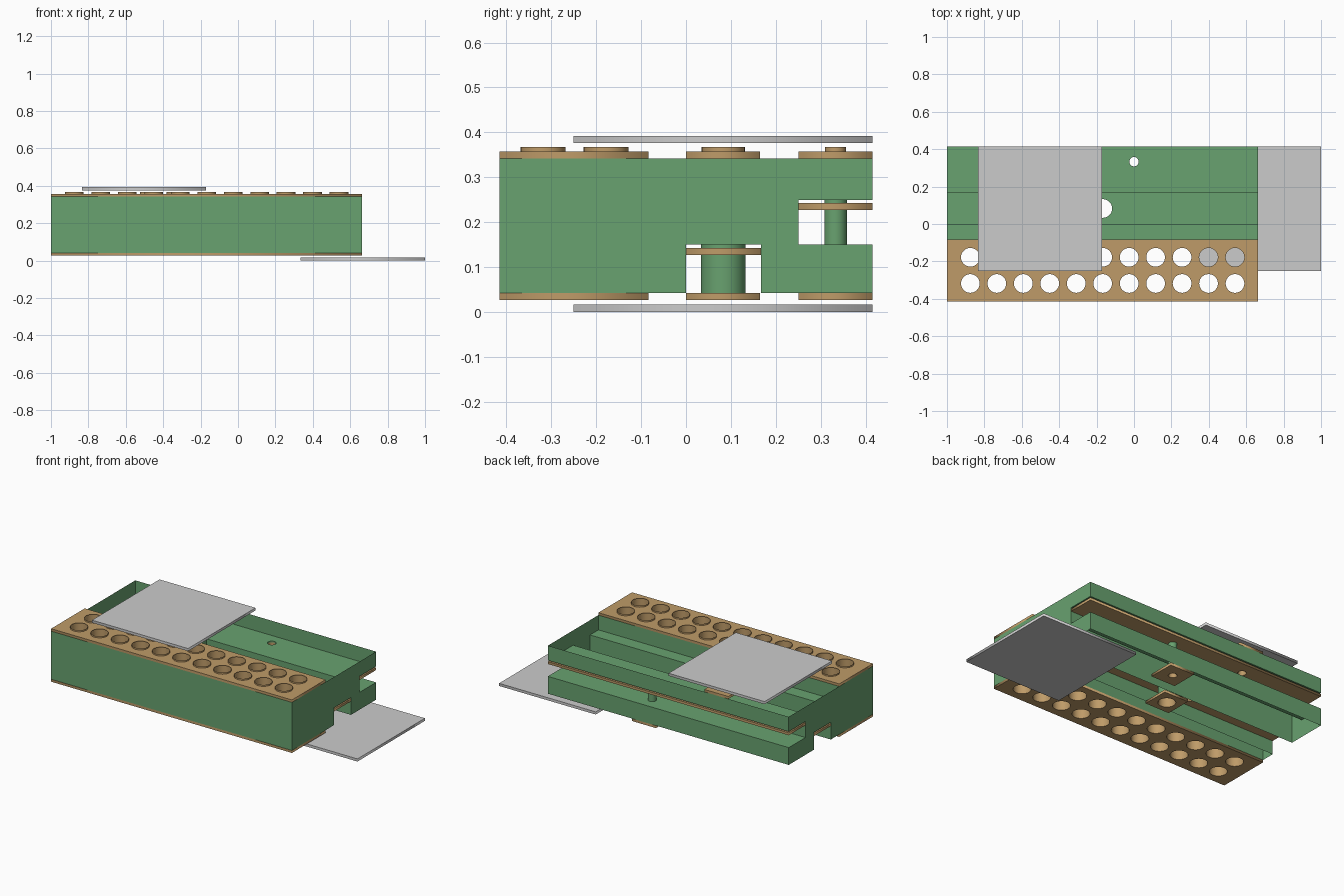
import bpy, bmesh
from math import cos, sin, tau

if "Cube" in bpy.data.objects:
    bpy.data.objects.remove(bpy.data.objects["Cube"])

X0, X1, Y = -1.0, 0.663, 0.415      # board extent
ZB, ZM, ZN, ZT = 0.042, 0.15, 0.25, 0.342   # dielectric levels
T = 0.0155                          # copper thickness


def material(name, rgb):
    m = bpy.data.materials.new(name)
    m.diffuse_color = (*rgb, 1)
    m.use_nodes = True
    m.node_tree.nodes["Principled BSDF"].inputs["Base Color"].default_value = m.diffuse_color
    return m


green = material("green_dielectric", (0.14, 0.36, 0.16))
copper = material("copper", (0.52, 0.33, 0.14))


def circle(x, y, r, n=32):
    return [(x + r * cos(tau * i / n), y + r * sin(tau * i / n)) for i in range(n)]


def plate(name, x0, x1, y0, y1, z, thick, mat=None, holes=()):
    """Rectangular sheet or plate with round holes; z is the underside."""
    cu = bpy.data.curves.new(name, 'CURVE')
    cu.dimensions, cu.fill_mode, cu.extrude = '2D', 'BOTH', thick / 2
    loops = [[(x0, y0), (x1, y0), (x1, y1), (x0, y1)]] + [circle(*h) for h in holes]
    for pts in loops:
        s = cu.splines.new('POLY')
        s.points.add(len(pts) - 1)
        for p, (x, y) in zip(s.points, pts):
            p.co = (x, y, 0, 1)
        s.use_cyclic_u = True
    ob = bpy.data.objects.new(name, cu)
    ob.location.z = z + thick / 2
    bpy.context.collection.objects.link(ob)
    if mat:
        cu.materials.append(mat)
    bpy.ops.object.select_all(action='DESELECT')
    ob.select_set(True)
    bpy.context.view_layer.objects.active = ob
    bpy.ops.object.convert(target='MESH')
    return ob


def mesh_object(name, bm, mat):
    me = bpy.data.meshes.new(name)
    bm.to_mesh(me)
    bm.free()
    me.materials.append(mat)
    ob = bpy.data.objects.new(name, me)
    bpy.context.collection.objects.link(ob)
    return ob


def tubes(name, items, mat):
    """Open thin sleeves: (x, y, radius, z0, z1)."""
    bm = bmesh.new()
    for x, y, r, z0, z1 in items:
        rings = [[bm.verts.new((px, py, z)) for px, py in circle(x, y, r)] for z in (z0, z1)]
        n = len(rings[0])
        for i in range(n):
            j = (i + 1) % n
            f = bm.faces.new((rings[0][i], rings[0][j], rings[1][j], rings[1][i]))
            f.smooth = True
    return mesh_object(name, bm, mat)


# Dielectric shell: notched end walls and long vertical walls, open top and bottom
profile = [(-Y, ZB), (0, ZB), (0, ZM), (.167, ZM), (.167, ZB), (Y, ZB), (Y, ZM),
           (.25, ZM), (.25, ZN), (Y, ZN), (Y, ZT), (-Y, ZT)]
bm = bmesh.new()
for x in (X0, X1):
    bm.faces.new([bm.verts.new((x, y, z)) for y, z in profile])
walls = [(a[0], a[1], b[1]) for a, b in zip(profile, profile[1:] + profile[:1]) if a[0] == b[0]]
walls += [(0, ZM, ZN), (.167, ZM, ZN), (-.083, ZB, ZT)]   # inner ribs
for y, za, zb in walls:
    bm.faces.new([bm.verts.new(p) for p in
                  ((X0, y, za), (X1, y, za), (X1, y, zb), (X0, y, zb))])
mesh_object("dielectric_walls", bm, green)

# Blind vias: x, y, radius
top_big, top_small = (-.333, .083, .05), (-.5, .333, .025)
low_big, low_small = (-.167, .083, .05), (0, .333, .025)
big, small = [top_big, low_big], [top_small, low_small]

# Dielectric sheets: channel floors and ceilings, ledges between them
plate("front_channel_sheet", X0, X1, 0, .167, ZM, 0, green, big)
plate("rear_channel_floor", X0, X1, .25, Y, ZM, 0, green, [low_small])
plate("rear_channel_ceiling", X0, X1, .25, Y, ZN, 0, green, small)
plate("front_ledge", X0, X1, -.083, 0, ZN, 0, green)
plate("middle_ledge", X0, X1, .167, .25, ZN, 0, green)

# Front busbars, top and bottom, with a grid of through vias
grid = [(-.875 + .1415 * i, y, .05) for i in range(11) for y in (-.318, -.178)]
for name, z in (("top_busbar", ZT), ("bottom_busbar", ZB - T)):
    plate(name, X0, X1, -Y, -.083, z, T, copper, grid)
tubes("through_via_sleeves", [(*g, ZB - T, .367) for g in grid], copper)

# Inner copper tracks running the whole length
plate("front_track", X0, X1, 0, .167, .127, T, copper, big)
plate("rear_track", X0, X1, .25, Y, .227, T, copper, small)

# Square pads at the outer end of each blind via
for name, via, z in (("top_front_pad", top_big, ZT), ("top_rear_pad", top_small, ZT),
                     ("bottom_front_pad", low_big, ZB - T), ("bottom_rear_pad", low_small, ZB - T)):
    x, y, _ = via
    plate(name, x - .083, x + .083, y - .083, y + .082, z, T, copper, [via])

# Sleeves of the blind vias: green outside, copper lining
tubes("via_walls", [(*top_big, ZM, ZT), (*top_small, ZN, ZT),
                    (*low_big, ZB, ZM), (*low_small, ZB, ZN)], green)
tubes("via_linings", [(x, y, r - .002, a, b) for (x, y, r), a, b in (
    (top_big, .127, .367), (top_small, .227, .367),
    (low_big, ZB - T, .142), (low_small, ZB - T, .242))], copper)

# Grey cover plates
plate("top_cover", -.833, -.17, -.25, Y, .376, .0165)
plate("bottom_cover", .333, 1.0, -.25, Y, 0, .0165)
